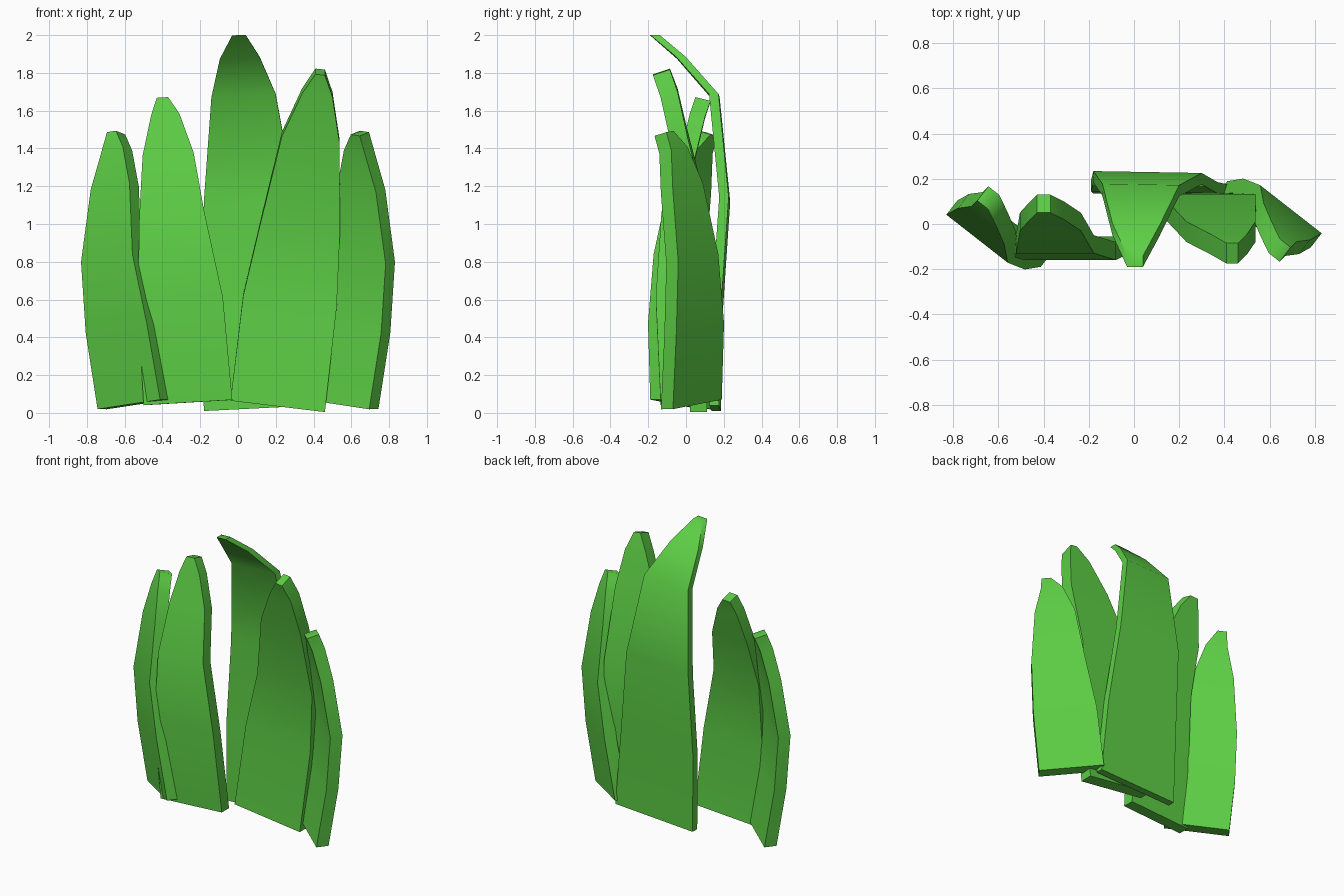
import bpy, bmesh
from math import radians, sin, cos
from mathutils import Vector

if "Cube" in bpy.data.objects:
    bpy.data.objects.remove(bpy.data.objects["Cube"])

green = bpy.data.materials.new("leaf_green")
green.diffuse_color = (0.11, 0.62, 0.06, 1)
green.use_nodes = True
green.node_tree.nodes["Principled BSDF"].inputs["Base Color"].default_value = green.diffuse_color


def blade(name, rows, yaw, thick, slope, drop):
    """Curved strip: rows of (z, x, y, width) on the outer face, thickened inward."""
    u = Vector((cos(radians(yaw)), sin(radians(yaw)), 0))
    v = Vector((-u.y, u.x, 0))
    top = rows[-1][0]
    bm = bmesh.new()
    rings = []
    for z, x, y, w in rows:
        c = Vector((x, y, z))
        half = u * w / 2 - Vector((0, 0, slope * w / 2))
        inward = -v * thick - Vector((0, 0, drop * z / top))
        rings.append([bm.verts.new(p) for p in
                      (c - half, c + half, c + half + inward, c - half + inward)])
    for a, b in zip(rings, rings[1:]):
        for i in range(4):
            j = (i + 1) % 4
            bm.faces.new((a[i], a[j], b[j], b[i]))
    bm.faces.new(rings[0])
    bm.faces.new(rings[-1])
    bmesh.ops.recalc_face_normals(bm, faces=bm.faces)
    me = bpy.data.meshes.new(name)
    bm.to_mesh(me)
    bm.free()
    me.materials.append(green)
    ob = bpy.data.objects.new(name, me)
    bpy.context.collection.objects.link(ob)
    bpy.ops.object.select_all(action='DESELECT')
    ob.select_set(True)
    bpy.context.view_layer.objects.active = ob
    bpy.ops.object.shade_smooth_by_angle(angle=radians(60))


# tall middle blade with its tip curled to the front
blade("centre_blade", [(.025, .12, .18, .60), (.55, .09, .19, .56), (1.13, .06, .23, .48),
                       (1.68, .03, .175, .34), (1.88, .01, .0, .21), (2.0, .005, -.14, .07)],
      -1, .05, -.05, 0)

# inner blades, leaning opposite ways
blade("inner_right_blade", [(.035, .21, .11, .50), (.6, .275, .135, .495), (1.0, .33, .13, .42),
                            (1.47, .385, .01, .305), (1.71, .42, -.045, .16), (1.82, .435, -.085, .05)],
      0, .09, .12, .03)
blade("inner_left_blade", [(.055, -.265, -.135, .47), (.6, -.305, -.16, .45), (1.05, -.35, -.13, .345),
                           (1.37, -.37, -.03, .27), (1.58, -.385, .02, .15), (1.67, -.40, .05, .06)],
      180, .08, .06, .02)

# outer blades: one shape, repeated half a turn around z
outer = [(.045, .578, .06, .42), (.45, .645, .075, .41), (.82, .695, .065, .345),
         (1.2, .677, .01, .26), (1.4, .665, -.035, .14), (1.49, .67, -.085, .06)]
for name, s, turn in (("outer_right_blade", 1, 0), ("outer_left_blade", -1, 180)):
    blade(name, [(z, s * x, s * y, w) for z, x, y, w in outer], turn - 38, .08, .12, .02)
